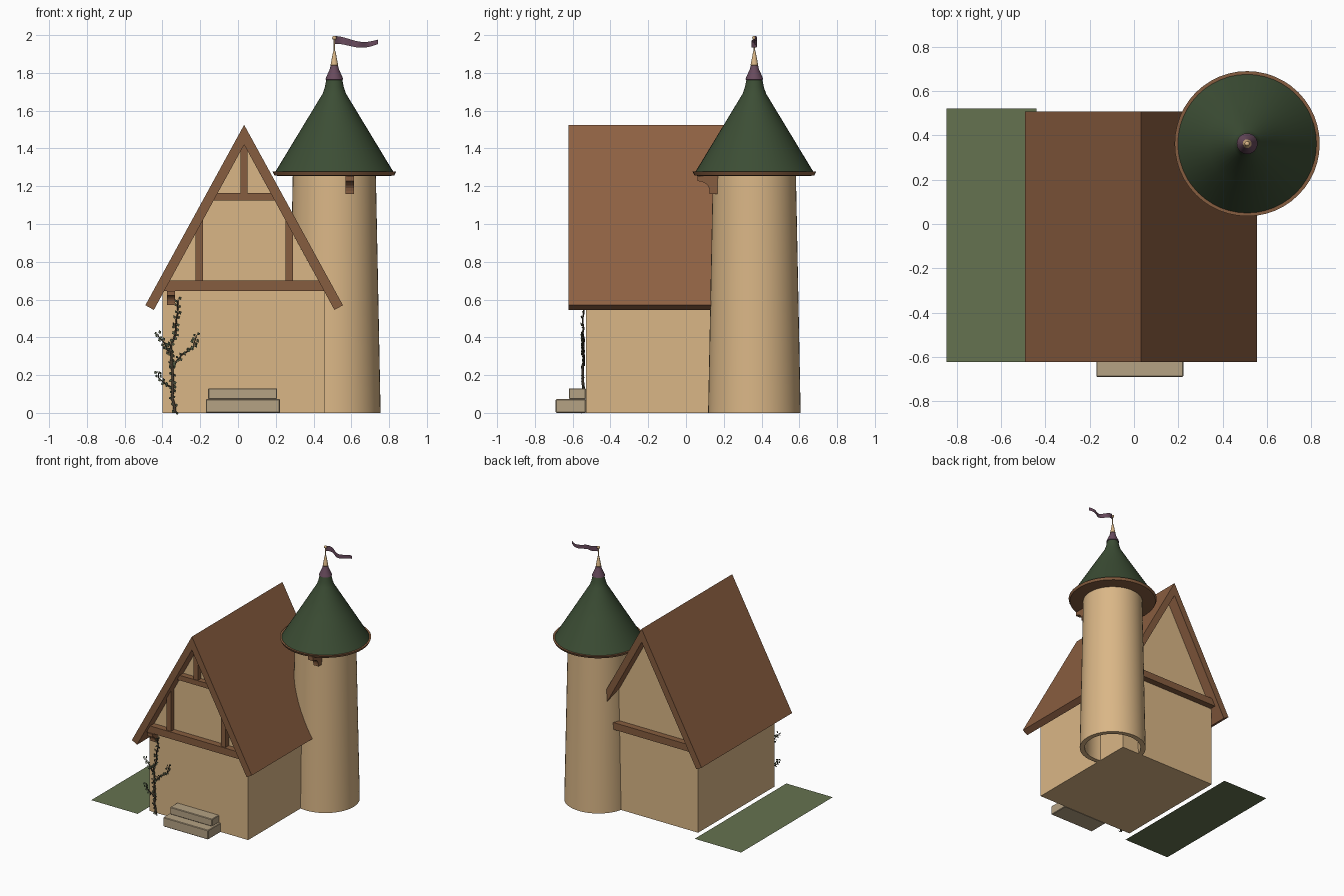
import bpy, bmesh, math, random
from mathutils import Vector

random.seed(4)
cube = bpy.data.objects.get("Cube")
if cube:
    bpy.data.objects.remove(cube)


def material(name, r, g, b):
    m = bpy.data.materials.new(name)
    m.use_nodes = True
    m.diffuse_color = (r, g, b, 1)
    m.node_tree.nodes["Principled BSDF"].inputs["Base Color"].default_value = (r, g, b, 1)
    return m


plaster = material("plaster", .70, .47, .24)
timber = material("timber brown", .24, .11, .05)
shingle = material("roof brown", .27, .117, .055)
green = material("tower roof green", .045, .075, .035)
grass = material("grass green", .13, .17, .08)
stone = material("step stone", .46, .36, .23)
purple = material("banner purple", .14, .07, .11)
bark = material("vine bark", .06, .045, .03)
leaf = material("vine leaf", .07, .09, .05)


def add_mesh(name, verts, faces, mat, smooth=False):
    me = bpy.data.meshes.new(name)
    me.from_pydata(verts, [], faces)
    me.materials.append(mat)
    ob = bpy.data.objects.new(name, me)
    bpy.context.scene.collection.objects.link(ob)
    bm = bmesh.new()
    bm.from_mesh(me)
    bmesh.ops.recalc_face_normals(bm, faces=bm.faces)
    bm.to_mesh(me)
    bm.free()
    if smooth:
        bpy.ops.object.select_all(action='DESELECT')
        ob.select_set(True)
        bpy.context.view_layer.objects.active = ob
        bpy.ops.object.shade_smooth_by_angle(angle=math.radians(35))
    return ob


def prism(name, profile, a, b, mat, axis="y"):
    """Extrude a 2D profile: (x, z) along y, or (y, z) along x."""
    n = len(profile)
    place = (lambda p, t: (p[0], t, p[1])) if axis == "y" else (lambda p, t: (t, p[0], p[1]))
    verts = [place(p, t) for t in (a, b) for p in profile]
    faces = [list(range(n)), list(range(n, n * 2))]
    faces += [(i, (i + 1) % n, (i + 1) % n + n, i + n) for i in range(n)]
    return add_mesh(name, verts, faces, mat)


def box(name, x0, x1, y0, y1, z0, z1, mat):
    return prism(name, [(x0, z0), (x1, z0), (x1, z1), (x0, z1)], y0, y1, mat)


TX, TY = .51, .362


def lathe(name, profile, mat, closed=False, seg=48):
    """Turn an (r, z) profile about the tower axis."""
    n = len(profile)
    verts = [(TX + r * math.cos(k * math.tau / seg), TY + r * math.sin(k * math.tau / seg), z)
             for k in range(seg) for r, z in profile]
    faces = []
    for k in range(seg):
        p, q = k * n, (k + 1) % seg * n
        for i in range(n if closed else n - 1):
            j = (i + 1) % n
            faces.append((p + i, p + j, q + j, q + i))
    if not closed:
        faces += [[k * n for k in range(seg)], [k * n + n - 1 for k in range(seg)]]
    return add_mesh(name, verts, faces, mat, True)


# House body and steep roof
CX, RIDGE, SLOPE, INNER = .0325, 1.525, 1.83, 1.42
FRONT, BACK = -.53, .42


def half(z):
    return (INNER - z) / SLOPE


prism("house_walls", [(-.4, 0), (.46, 0), (.46, .637), (CX, INNER), (-.4, .637)],
      FRONT, BACK, plaster)
prism("house_roof", [(CX, RIDGE), (CX + .523, .57), (CX + .478, .545), (CX, INNER),
                     (CX - .478, .545), (CX - .523, .57)], -.62, .505, shingle)

# Gable timbers, clipped to the roof slope
def cross_beam(name, z0, z1, y0, y1):
    a, b = half(z0) + .02, half(z1) + .02
    prism(name, [(CX - a, z0), (CX + a, z0), (CX + b, z1), (CX - b, z1)], y0, y1, timber)


cross_beam("front_tie_beam", .645, .70, FRONT - .05, FRONT + .01)
cross_beam("back_tie_beam", .645, .70, BACK - .01, BACK + .05)
cross_beam("front_collar_beam", 1.125, 1.165, FRONT - .045, FRONT + .01)
box("king_post", .013, .05, FRONT - .04, FRONT + .01, 1.165, 1.45, timber)
for side, name in ((-1, "right_stud"), (1, "left_stud")):
    x = CX + side * .238
    box(name, x - .02, x + .02, FRONT - .04, FRONT + .01, .70, 1.04, timber)
# Barge boards along the gable edges
for y, name in ((-.622, "front"), (.497, "back")):
    for side in (-1, 1):
        prism(name + "_barge_board", [(CX, RIDGE), (CX + side * .523, .57),
              (CX + side * .478, .545), (CX, INNER)], y, y + .01, timber)


# Curved wooden brackets
def bracket(name, x, wall, top, reach, drop):
    arc = [(wall - reach * .9 * math.cos(t * math.pi / 10),
            top - .02 - (drop - .04) * math.sin(t * math.pi / 10)) for t in range(6)]
    arc = [(wall - .025 - reach * .65 + reach * .65 * math.sin(t * math.pi / 10),
            top - drop * .3 - drop * .55 * (1 - math.cos(t * math.pi / 10))) for t in range(6)]
    profile = [(wall + .02, top), (wall - reach, top), (wall - reach, top - drop * .3)]
    prism(name, profile + arc + [(wall - .025, top - drop), (wall + .02, top - drop)],
          x - .022, x + .022, timber, "x")


bracket("tower_bracket", .592, .15, 1.255, .09, .095)
bracket("house_bracket", -.355, FRONT, .645, .06, .075)

# Round tower: hollow tapered tube, flared roof and finial
lathe("tower_wall", [(.245, 0), (.22, 1.26), (.185, 1.26), (.208, 0)], plaster, True)
lathe("tower_roof_rim", [(.30, 1.255), (.318, 1.258), (.327, 1.277), (.31, 1.277)], timber)
lathe("tower_roof", [(.313, 1.276), (.298, 1.3), (.18, 1.495), (.062, 1.69),
                     (.05, 1.725), (.042, 1.765)], green)
lathe("finial_collar", [(.035, 1.76), (.047, 1.765), (.044, 1.775), (.024, 1.82),
                        (.02, 1.838)], purple, seg=24)
lathe("finial_spike", [(.016, 1.835), (.02, 1.842), (.007, 1.91), (.004, 1.92),
                       (.004, 1.975)], plaster, seg=16)
lathe("finial_ball", [(.011 * math.sin(t * math.pi / 8) + .0005,
                       1.985 - .011 * math.cos(t * math.pi / 8)) for t in range(9)],
      plaster, seg=16)

# Waving banner
verts, faces, N = [], [], 20
for i in range(N + 1):
    t = i / N
    y = TY + .015 * math.sin(t * math.tau * 1.5)
    mid = 1.96 + .014 * math.cos(t * math.tau * .75) + .004 * t
    h = .021 - .009 * t
    x = TX + .003 + .227 * t
    verts += [(x, y, mid - h), (x, y, mid + h)]
    if i:
        a = i * 2
        faces.append((a - 2, a, a + 1, a - 1))
add_mesh("banner", verts, faces, purple, True)

# Stone steps
for name, x0, x1, y0, z0, z1 in (("lower_step", -.17, .222, -.69, 0, .073),
                                 ("upper_step", -.158, .207, -.62, .073, .13)):
    step = box(name, x0, x1, y0, FRONT, z0, z1, stone)
    bevel = step.modifiers.new("worn_edges", 'BEVEL')
    bevel.width = .004

# Grass strip
add_mesh("grass_patch", [(-.845, -.622, .001), (-.44, -.622, .001),
                         (-.44, .52, .001), (-.845, .52, .001)], [(0, 1, 2, 3)], grass)

# Climbing vine with small leaves
stems = [
    [(-.33, 0), (-.35, .12), (-.345, .25), (-.36, .33), (-.335, .42), (-.325, .5), (-.318, .6)],
    [(-.345, .25), (-.29, .31), (-.235, .35), (-.22, .41)],
    [(-.36, .32), (-.395, .37), (-.425, .42)],
    [(-.35, .13), (-.41, .17), (-.425, .22)],
]
lv, lf = [], []
for k, path in enumerate(stems):
    cu = bpy.data.curves.new("vine_stem", 'CURVE')
    cu.dimensions = '3D'
    cu.bevel_depth = .008 if k == 0 else .005
    cu.bevel_resolution = 1
    cu.materials.append(bark)
    sp = cu.splines.new('POLY')
    pts = []
    for (x0, z0), (x1, z1) in zip(path, path[1:]):
        for s in range(3):
            f = s / 3
            pts.append((x0 + (x1 - x0) * f + random.uniform(-.006, .006),
                        FRONT - .012 + random.uniform(-.006, .003), z0 + (z1 - z0) * f))
    pts.append((path[-1][0], FRONT - .012, path[-1][1]))
    sp.points.add(len(pts) - 1)
    for i, p in enumerate(pts):
        sp.points[i].co = (*p, 1)
        sp.points[i].radius = 1 - .6 * i / len(pts)
        # a pair of leaves beside each joint
        for side in (-1, 1):
            c = Vector(p) + Vector((side * .011, -.006, random.uniform(-.01, .01)))
            u = Vector((random.uniform(.004, .009), random.uniform(-.005, .005), .004))
            v = Vector((-.004, random.uniform(-.006, .006), random.uniform(.006, .011)))
            n = len(lv)
            lv += [c - u, c - v, c + u, c + v]
            lf.append((n, n + 1, n + 2, n + 3))
    bpy.context.scene.collection.objects.link(bpy.data.objects.new("vine_stem", cu))
add_mesh("vine_leaves", lv, lf, leaf)
